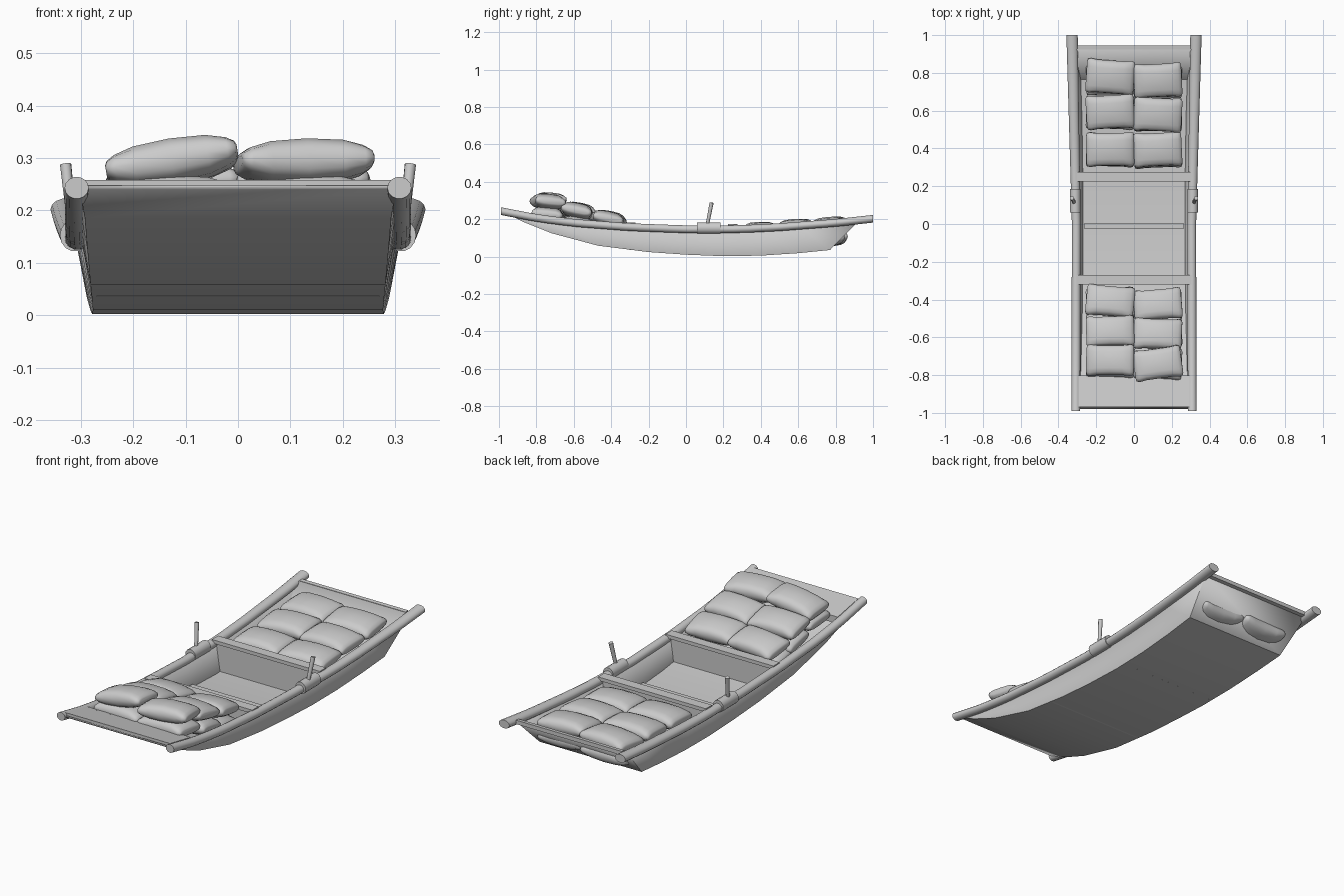
import bpy, bmesh, math, random
from mathutils import Vector, Matrix

random.seed(4)
cube = bpy.data.objects.get("Cube")
if cube:
    bpy.data.objects.remove(cube, do_unlink=True)

mat = bpy.data.materials.new("light grey")
mat.use_nodes = True
GREY = (0.6, 0.6, 0.6, 1)
mat.diffuse_color = GREY
mat.node_tree.nodes["Principled BSDF"].inputs["Base Color"].default_value = GREY


def lerp_table(table, y):
    """Read a value from a list of (y, value) pairs."""
    for (a, va), (b, vb) in zip(table, table[1:]):
        if y <= b:
            t = max(0, (y - a) / (b - a))
            return va + (vb - va) * t
    return table[-1][1]


SHEER = [(-1, .265), (-.8, .226), (-.6, .2), (-.3, .177), (0, .166),
         (.3, .167), (.5, .177), (.8, .2), (1, .222)]
KEEL = [(-.98, .24), (-.87, .185), (-.72, .125), (-.47, .058), (-.2, .024),
        (0, .01), (.2, .002), (.4, .005), (.6, .018), (.77, .035)]
RAIL_X = [(-1, .308), (0, .306), (.2, .31), (1, .328)]


def sheer(y):
    return lerp_table(SHEER, y)


def keel(y):
    return lerp_table(KEEL, y)


def finish(name, bm, smooth=None):
    mesh = bpy.data.meshes.new(name)
    bm.to_mesh(mesh)
    bm.free()
    mesh.materials.append(mat)
    ob = bpy.data.objects.new(name, mesh)
    bpy.context.collection.objects.link(ob)
    if smooth:
        bpy.ops.object.select_all(action="DESELECT")
        ob.select_set(True)
        bpy.context.view_layer.objects.active = ob
        bpy.ops.object.shade_smooth_by_angle(angle=math.radians(smooth))
    return ob


def loft(name, rings, smooth=None):
    """Skin closed rings of points and cap both ends."""
    bm = bmesh.new()
    loops = [[bm.verts.new(p) for p in ring] for ring in rings]
    n = len(loops[0])
    for a, b in zip(loops, loops[1:]):
        for i in range(n):
            j = (i + 1) % n
            bm.faces.new((a[i], a[j], b[j], b[i]))
    bm.faces.new(loops[0][::-1])
    bm.faces.new(loops[-1])
    bmesh.ops.recalc_face_normals(bm, faces=bm.faces)
    return finish(name, bm, smooth)


def slab(name, y0, y1, w, top0, top1, thick):
    """Plank across the boat whose top may slope along y."""
    return loft(name, [[(-w, y, z - thick), (w, y, z - thick), (w, y, z), (-w, y, z)]
                       for y, z in ((y0, top0), (y1, top1))])


# Hull shell: flat bottom, flared sides, raked transom
bm = bmesh.new()
stations = []
for yb, zb in KEEL:
    yt = .93 if yb == KEEL[-1][0] else yb
    wt = lerp_table(RAIL_X, yt) - .006
    wb = wt if yb < -.97 else .277 + .02 * abs(yb) ** 2
    zt = max(sheer(yt) - .016, zb + .004)
    stations.append([bm.verts.new(p) for p in
                     ((wt, yt, zt), (wb, yb, zb), (-wb, yb, zb), (-wt, yt, zt))])
for a, b in zip(stations, stations[1:]):
    for j in range(3):
        bm.faces.new((a[j], a[j + 1], b[j + 1], b[j]))
bm.faces.new(stations[-1])
hull = finish("hull", bm, 20)
shell = hull.modifiers.new("thickness", "SOLIDIFY")
shell.thickness = .012
shell.offset = -1

# Bow deck and stern sill
slab("bow_deck", -.97, -.81, .295, .258, .228, .015)
slab("bow_deck_lip", -.815, -.803, .295, .229, .227, .035)
slab("stern_sill", .925, .945, .3, .207, .209, .02)

# Thwarts with bulkheads below, and the floor rib
for part, y in (("front", -.295), ("rear", .25)):
    z = sheer(y) + .006
    slab(part + "_thwart", y - .025, y + .025, .305, z, z, .018)
    loft(part + "_bulkhead", [[(-.27, s, keel(y)), (.27, s, keel(y)), (.295, s, z - .01), (-.295, s, z - .01)]
                              for s in (y - .008, y + .008)])
slab("floor_rib", -.027, .005, .262, keel(0) + .03, keel(0) + .03, .025)

# Round rails, oar saddles and thole pins on both sides
for name, s in (("left", 1), ("right", -1)):
    rings = []
    for k in range(25):
        y = -.99 + 1.99 * k / 24
        r = .023 + .007 * max(0, y)
        cx, cz = s * lerp_table(RAIL_X, y), sheer(y) - .02
        rings.append([(cx + r * math.cos(t), y, cz + .021 * math.sin(t))
                      for t in (math.tau * i / 14 for i in range(14))])
    loft(name + "_rail", rings, 40)

    x, z = s * .311, sheer(.12) - .014
    loft(name + "_oar_saddle",
         [[(x + .029 * math.cos(t), y, z + .031 * math.sin(t))
           for t in (math.tau * i / 14 for i in range(14))] for y in (.06, .185)], 40)

    a, b = Vector((s * .316, .113, .165)), Vector((s * .329, .137, .288))
    bm = bmesh.new()
    turn = (b - a).to_track_quat("Z", "Y").to_matrix().to_4x4()
    bmesh.ops.create_cone(bm, cap_ends=True, segments=10, radius1=.009, radius2=.011,
                          depth=(b - a).length, matrix=Matrix.Translation((a + b) / 2) @ turn)
    finish(name + "_thole_pin", bm, 40)


# Sacks: plump in the middle, pinched flat with flared corners at the ends
def sack(name, loc, rot, half):
    profile = [(-1, .8, .25), (-.97, .95, .42), (-.85, 1, .64), (-.55, .95, .9), (0, .95, 1)]
    profile += [(-u, w, h) for u, w, h in profile[-2::-1]]
    rings = []
    for u, w, h in profile:
        ring = []
        for i in range(16):
            c, s = math.cos(math.tau * i / 16), math.sin(math.tau * i / 16)
            ring.append((u * half[0], w * half[1] * math.copysign(abs(c) ** .6, c),
                         h * half[2] * math.copysign(abs(s) ** .8, s)))
        rings.append(ring)
    ob = loft(name, rings, 60)
    ob.location = loc
    ob.rotation_euler = rot


# Each row: y, height of the top sack's centre, slope along y
ROWS = [(-.725, .292, -.1), (-.565, .244, -.2), (-.415, .2, -.2),
        (.4, .142, .05), (.595, .157, .08), (.775, .168, .1)]
for row, (y, top, pitch) in enumerate(ROWS):
    for side, sx in (("left", 1), ("right", -1)):
        z, layer = top, 0
        while z > keel(min(y, .77)) + .035:
            yaw = random.uniform(-.06, .06)
            roll = random.uniform(-.04, .04)
            if layer == 0 and row == 0:
                yaw, roll = (.14, -.02) if sx > 0 else (0, -.16)
            if layer == 0 and row in (2, 5):
                yaw = .09 * (sx if row == 2 else -.8 if sx < 0 else .6)
            dy = -.012 * (sx > 0) + random.uniform(-.008, .008)
            sack(f"{side}_sack_{row}_{layer}", (sx * .126, y + dy, z),
                 (pitch, roll, yaw), (.127, .084 if row < 3 else .092, .044))
            z -= .07
            layer += 1
